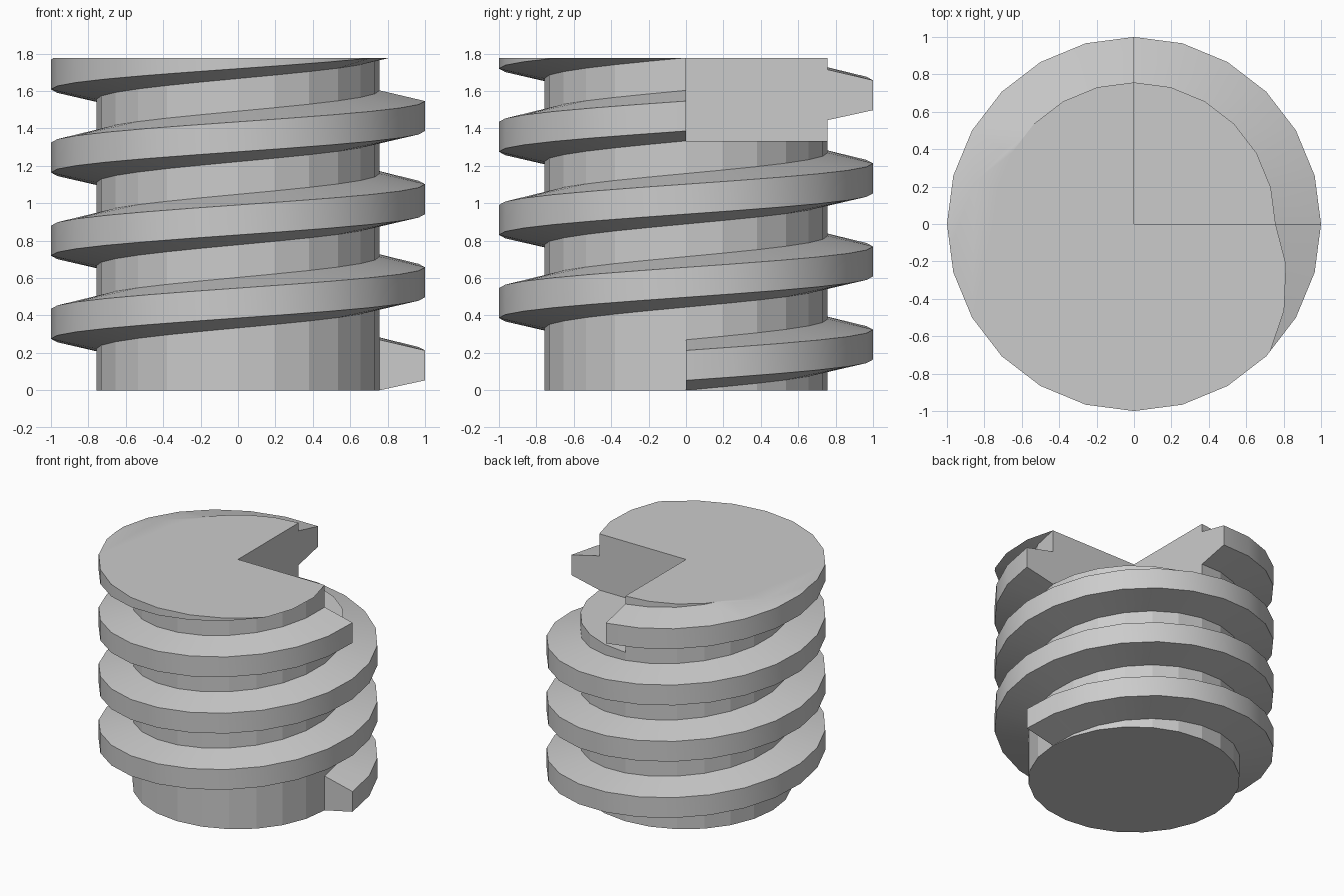
import bpy, bmesh, math
from mathutils import Vector

SIDES = 24
PITCH = 4 / 9
STEP_Z = 3 * PITCH      # floor of the quarter notch
TOP_Z = 4 * PITCH
CORE_R, TIP_R = 0.757, 1.0
QUARTER = SIDES // 4
# Thread profile: radius and height above the helix base
PROFILE = [(CORE_R, 0.0), (TIP_R, 0.053), (TIP_R, 0.213), (CORE_R, 0.27)]

cube = bpy.data.objects.get("Cube")
if cube:
    bpy.data.objects.remove(cube, do_unlink=True)

grey = bpy.data.materials.new("plain_grey")
grey.use_nodes = True
grey.diffuse_color = (0.6, 0.6, 0.6, 1)
grey.node_tree.nodes["Principled BSDF"].inputs["Base Color"].default_value = grey.diffuse_color


def point(step, radius, z):
    a = math.tau * step / SIDES
    return Vector((radius * math.cos(a), radius * math.sin(a), z))


def finish(bm, name):
    bmesh.ops.recalc_face_normals(bm, faces=bm.faces)
    mesh = bpy.data.meshes.new(name)
    bm.to_mesh(mesh)
    bm.free()
    mesh.materials.append(grey)
    obj = bpy.data.objects.new(name, mesh)
    bpy.context.collection.objects.link(obj)
    return obj


def smooth(obj):
    bpy.ops.object.select_all(action="DESELECT")
    obj.select_set(True)
    bpy.context.view_layer.objects.active = obj
    bpy.ops.object.shade_smooth_by_angle(angle=math.radians(30))


# Core: full column with a three-quarter sector on top
def build_core():
    bm = bmesh.new()
    low = [bm.verts.new(point(i, CORE_R, 0)) for i in range(SIDES)]
    mid = [bm.verts.new(point(i, CORE_R, STEP_Z)) for i in range(SIDES)]
    axis = bm.verts.new((0, 0, STEP_Z))
    bm.faces.new(low[::-1])
    for i in range(SIDES):
        j = (i + 1) % SIDES
        bm.faces.new((low[i], low[j], mid[j], mid[i]))
    bm.faces.new([axis] + mid[:QUARTER + 1])
    outline = [axis] + mid[QUARTER:] + [mid[0]]
    upper = [bm.verts.new((v.co.x, v.co.y, TOP_Z)) for v in outline]
    for i in range(len(outline)):
        j = (i + 1) % len(outline)
        bm.faces.new((outline[i], outline[j], upper[j], upper[i]))
    bm.faces.new(upper)
    return finish(bm, "core")


# Thread: trapezoid swept along the helix, trimmed level at the top
def build_thread(name, first, last):
    bm = bmesh.new()
    rings = [[bm.verts.new(point(s, r, z + PITCH * s / SIDES)) for r, z in PROFILE]
             for s in range(first, last + 1)]
    for a, b in zip(rings, rings[1:]):
        for i in range(4):
            j = (i + 1) % 4
            bm.faces.new((a[i], a[j], b[j], b[i]))
    bm.faces.new(rings[0][::-1])
    bm.faces.new(rings[-1])
    bmesh.ops.bisect_plane(bm, geom=bm.verts[:] + bm.edges[:] + bm.faces[:], dist=1e-5,
                           plane_co=(0, 0, TOP_Z), plane_no=(0, 0, 1), clear_outer=True)
    bmesh.ops.holes_fill(bm, edges=[e for e in bm.edges if e.is_boundary], sides=0)
    return finish(bm, name)


build_core()
smooth(build_thread("main_thread", 0, 3 * SIDES))
smooth(build_thread("upper_thread", 3 * SIDES + QUARTER, 4 * SIDES))
